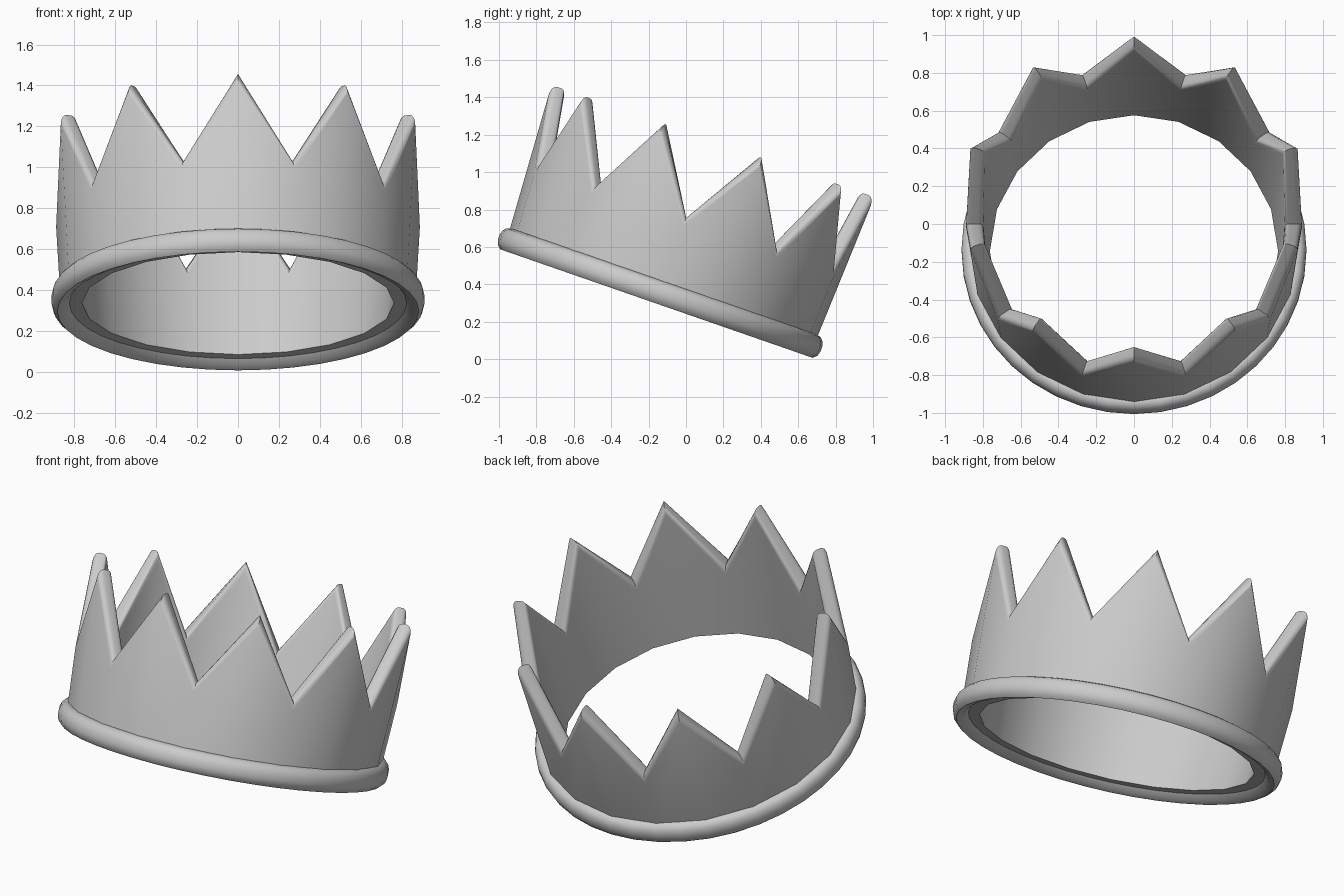
import bpy, bmesh, math
from mathutils import Matrix

if "Cube" in bpy.data.objects:
    bpy.data.objects.remove(bpy.data.objects["Cube"])

TILT = Matrix.Translation((0, -0.158, 0.297)) @ Matrix.Rotation(math.radians(-19.15), 4, 'X')


def sweep(name, count, section):
    """Loft a closed (radius, height) section around the tilted crown axis."""
    bm = bmesh.new()
    cols = []
    for i in range(count):
        a = math.tau * i / count
        cols.append([bm.verts.new((r * math.sin(a), -r * math.cos(a), h)) for r, h in section(i)])
    n = len(cols[0])
    for i in range(count):
        p, q = cols[i], cols[(i + 1) % count]
        for k in range(n):
            m = (k + 1) % n
            bm.faces.new((p[k], q[k], q[m], p[m]))
    bm.transform(TILT)
    bmesh.ops.recalc_face_normals(bm, faces=bm.faces)
    me = bpy.data.meshes.new(name)
    bm.to_mesh(me)
    bm.free()
    ob = bpy.data.objects.new(name, me)
    bpy.context.collection.objects.link(ob)
    bpy.ops.object.select_all(action='DESELECT')
    ob.select_set(True)
    bpy.context.view_layer.objects.active = ob
    bpy.ops.object.shade_smooth_by_angle(angle=math.radians(35))
    return ob


# Flaring wall: ten points, alternating tip and valley, with a rounded crest
def wall_section(i):
    h = 0.92 if i % 2 == 0 else 0.485
    ro, ri = 0.865 + 0.05 * h, 0.76 + 0.075 * h
    pts = [(0.867, 0.04), (ro, h - 0.05)]
    steps = 4
    w = 0.028
    for k in range(1, steps + 1):
        t = math.pi / 2 * k / steps
        pts.append((ro - w * (1 - math.cos(t)), h - 0.05 + 0.05 * math.sin(t)))
    for k in range(steps + 1):
        t = math.pi / 2 * k / steps
        pts.append((ri + w * (1 - math.sin(t)), h - 0.05 + 0.05 * math.cos(t)))
    pts.append((0.763, 0.04))
    return pts


sweep("pointed_wall", 20, wall_section)

# Rounded rim around the base
RIM = [(0.82, 0.045), (0.85, 0.012), (0.884, 0.0), (0.904, 0.018), (0.913, 0.045),
       (0.913, 0.075), (0.905, 0.1), (0.89, 0.117), (0.868, 0.125), (0.83, 0.12)]
sweep("base_rim", 40, lambda i: RIM)
